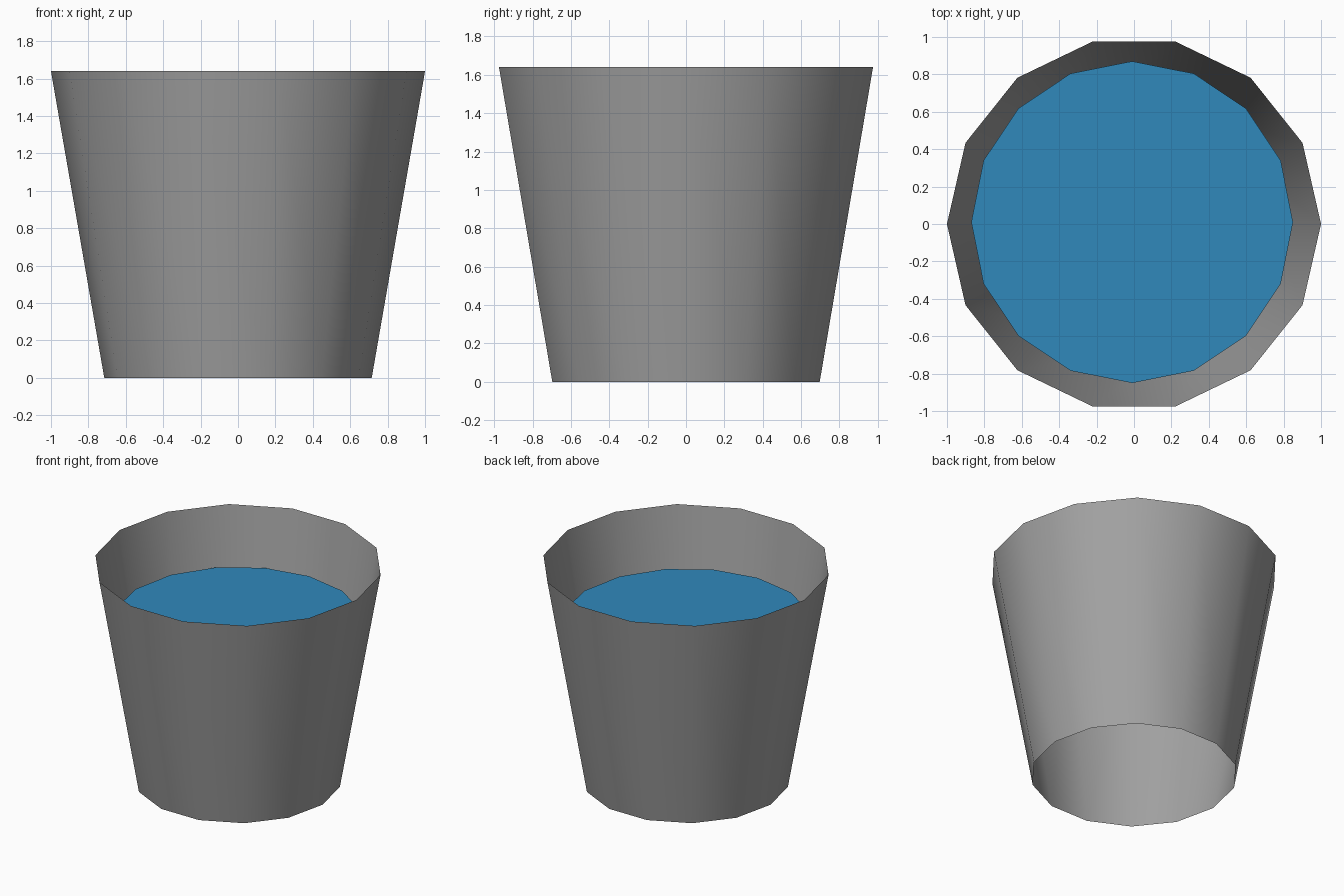
import bpy
import bmesh
from math import pi
from mathutils import Matrix

HEIGHT = 1.64
WATER_LEVEL = 1.22


def make_material(name, color):
    mat = bpy.data.materials.new(name)
    mat.use_nodes = True
    mat.diffuse_color = color
    mat.node_tree.nodes["Principled BSDF"].inputs["Base Color"].default_value = color
    return mat


def make_object(name, bm, mat, smooth=False):
    mesh = bpy.data.meshes.new(name)
    for face in bm.faces:
        face.smooth = smooth
    bm.to_mesh(mesh)
    bm.free()
    mesh.materials.append(mat)
    obj = bpy.data.objects.new(name, mesh)
    bpy.context.collection.objects.link(obj)
    return obj


default_cube = bpy.data.objects.get("Cube")
if default_cube:
    bpy.data.objects.remove(default_cube, do_unlink=True)

gray = make_material("gray metal", (0.36, 0.36, 0.36, 1))
blue = make_material("blue water", (0.03, 0.25, 0.5, 1))

# Bucket wall: open tapered tube, with a corner pointing along x
bm = bmesh.new()
bmesh.ops.create_cone(bm, cap_ends=False, segments=14, radius1=0.715, radius2=1.0,
                      depth=HEIGHT,
                      matrix=Matrix.Translation((0, 0, HEIGHT / 2)) @ Matrix.Rotation(pi / 2, 4, "Z"))
make_object("bucket_wall", bm, gray, smooth=True)

# Water surface: flat disc just inside the wall
bm = bmesh.new()
bmesh.ops.create_circle(bm, cap_ends=True, segments=16, radius=0.86,
                        matrix=Matrix.Translation((-0.01, 0.01, WATER_LEVEL)))
bmesh.ops.recalc_face_normals(bm, faces=bm.faces)
for face in bm.faces:
    if face.normal.z < 0:
        face.normal_flip()
make_object("water_surface", bm, blue)
